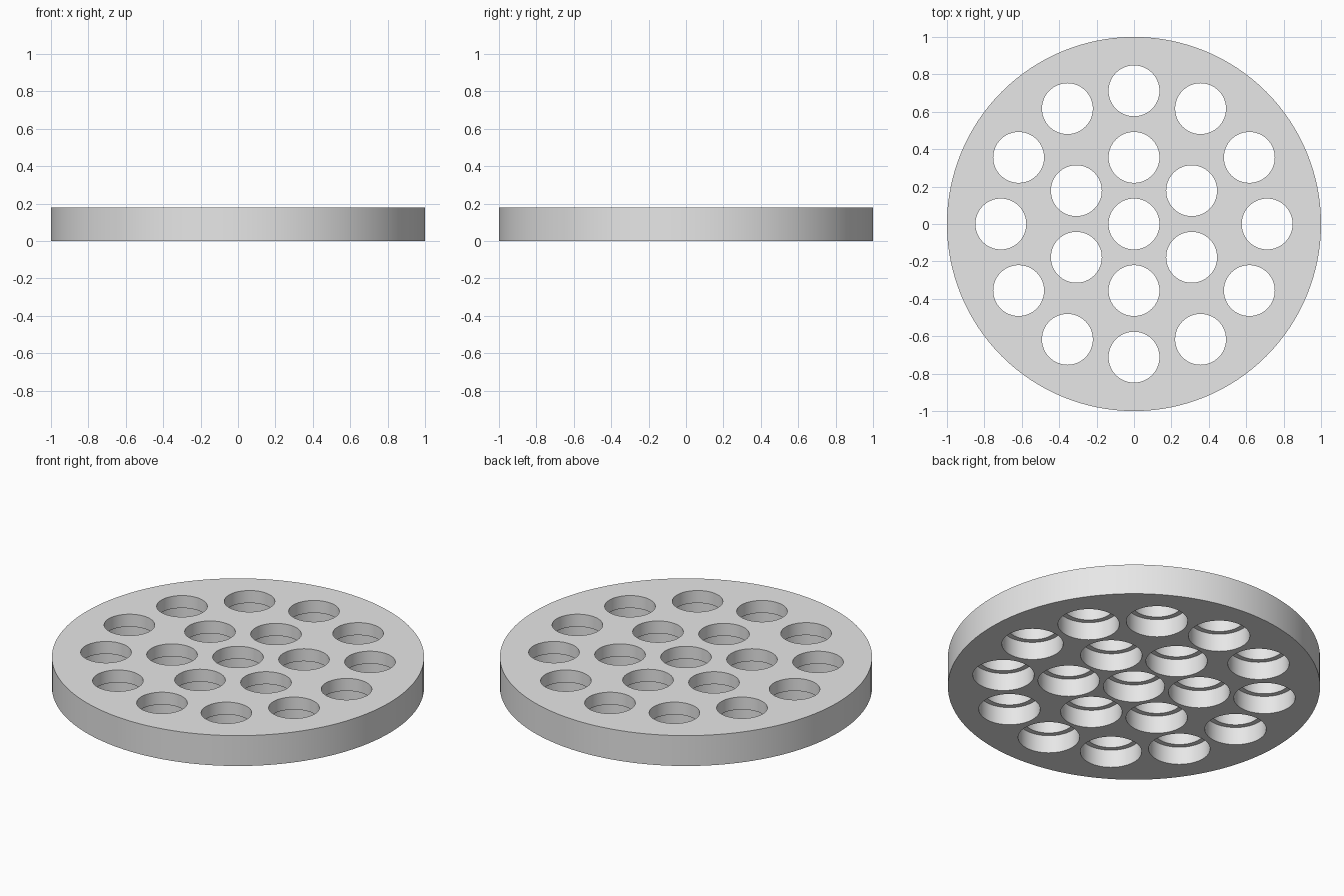
import bpy, bmesh, math
from mathutils import Matrix

if "Cube" in bpy.data.objects:
    bpy.data.objects.remove(bpy.data.objects["Cube"])

THICK = 0.18      # plate thickness
STEP = 0.106      # height of the ledge inside each hole
BORE = 0.136      # upper hole radius
COUNTER = 0.165   # wider lower hole radius
RING = 0.356      # spacing of the hole rings


def stepped_plug(bm, x, y, segs=64):
    """Add one closed, stepped plug used to cut a counterbored hole."""
    profile = [(COUNTER, -0.1), (COUNTER, STEP), (BORE, STEP), (BORE, THICK + 0.1)]
    rings = []
    for r, z in profile:
        rings.append([bm.verts.new((x + r * math.cos(math.tau * i / segs),
                                    y + r * math.sin(math.tau * i / segs), z))
                      for i in range(segs)])
    for low, high in zip(rings, rings[1:]):
        for i in range(segs):
            j = (i + 1) % segs
            bm.faces.new((low[i], low[j], high[j], high[i]))
    bm.faces.new(rings[0][::-1])
    bm.faces.new(rings[-1])


# Round plate
mesh = bpy.data.meshes.new("perforated_plate")
bm = bmesh.new()
bmesh.ops.create_cone(bm, cap_ends=True, segments=128, radius1=1, radius2=1,
                      depth=THICK, matrix=Matrix.Translation((0, 0, THICK / 2)))
bm.to_mesh(mesh)
bm.free()
plate = bpy.data.objects.new("perforated_plate", mesh)
bpy.context.collection.objects.link(plate)

grey = bpy.data.materials.new("light_grey")
grey.diffuse_color = (0.8, 0.8, 0.8, 1)
grey.use_nodes = True
grey.node_tree.nodes["Principled BSDF"].inputs["Base Color"].default_value = grey.diffuse_color
mesh.materials.append(grey)

# Hole pattern: one in the centre, six around it, twelve outside
cut_mesh = bpy.data.meshes.new("hole_cutter")
bm = bmesh.new()
for ring, count in enumerate((1, 6, 12)):
    for i in range(count):
        a = math.pi / 2 + math.tau * i / count
        stepped_plug(bm, ring * RING * math.cos(a), ring * RING * math.sin(a))
bm.to_mesh(cut_mesh)
bm.free()
cut_mesh.materials.append(grey)
cutter = bpy.data.objects.new("hole_cutter", cut_mesh)
cutter.hide_render = True
bpy.context.collection.objects.link(cutter)

# Cut the holes and apply the result
mod = plate.modifiers.new("holes", 'BOOLEAN')
mod.operation = 'DIFFERENCE'
mod.solver = 'EXACT'
mod.object = cutter
bpy.context.view_layer.objects.active = plate
plate.select_set(True)
bpy.ops.object.modifier_apply(modifier=mod.name)
bpy.data.objects.remove(cutter)

# Smooth walls with crisp rims
bpy.ops.object.shade_smooth_by_angle(angle=math.radians(30))
